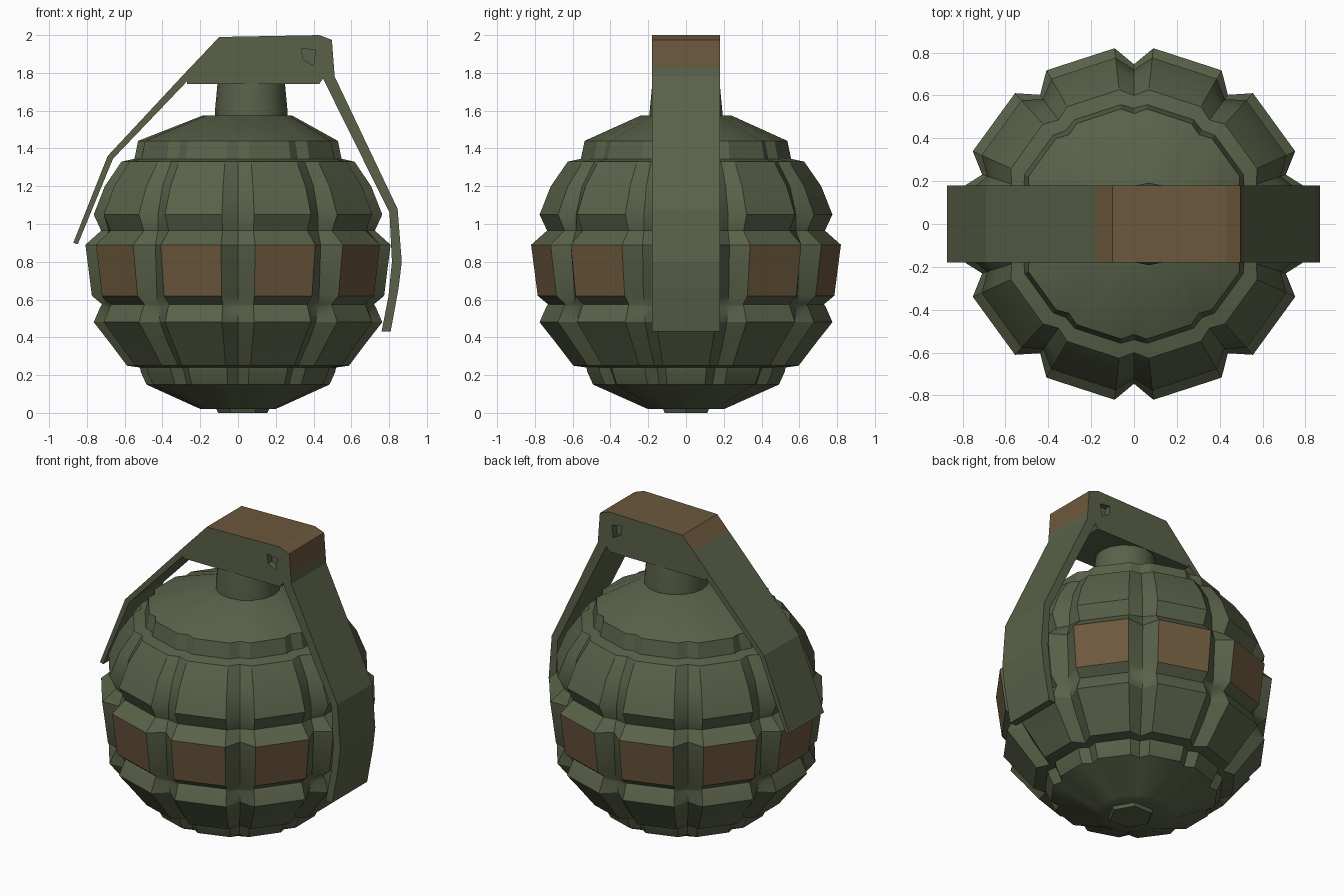
import bpy, bmesh, math

if "Cube" in bpy.data.objects:
    bpy.data.objects.remove(bpy.data.objects["Cube"])


def material(name, rgb):
    m = bpy.data.materials.new(name)
    m.diffuse_color = (*rgb, 1)
    m.use_nodes = True
    m.node_tree.nodes["Principled BSDF"].inputs["Base Color"].default_value = m.diffuse_color
    return m


GREEN = material("olive_green", (0.100, 0.120, 0.066))
BROWN = material("band_brown", (0.150, 0.098, 0.046))


def finish(name, bm, angle=None, rule=None):
    """Turn a bmesh into an object, colour faces by a rule, shade it."""
    bmesh.ops.recalc_face_normals(bm, faces=bm.faces)
    bm.normal_update()
    if rule:
        for f in bm.faces:
            f.material_index = int(rule(f))
    me = bpy.data.meshes.new(name)
    bm.to_mesh(me)
    bm.free()
    me.materials.append(GREEN)
    me.materials.append(BROWN)
    ob = bpy.data.objects.new(name, me)
    bpy.context.collection.objects.link(ob)
    if angle:
        bpy.ops.object.select_all(action='DESELECT')
        bpy.context.view_layer.objects.active = ob
        ob.select_set(True)
        bpy.ops.object.shade_smooth_by_angle(angle=math.radians(angle))
    return ob


def prism(name, pts, y0, y1, rule=None):
    """Extrude an x-z profile between two y positions."""
    bm = bmesh.new()
    a = [bm.verts.new((x, y0, z)) for x, z in pts]
    b = [bm.verts.new((x, y1, z)) for x, z in pts]
    n = len(pts)
    for i in range(n):
        j = (i + 1) % n
        bm.faces.new((a[i], a[j], b[j], b[i]))
    bm.faces.new(a)
    bm.faces.new(b[::-1])
    return finish(name, bm, rule=rule)


def lofted(name, rings, angle, rule=None):
    """Skin a stack of closed rings and cap both ends."""
    bm = bmesh.new()
    vr = [[bm.verts.new(p) for p in r] for r in rings]
    n = len(vr[0])
    for a, b in zip(vr, vr[1:]):
        for i in range(n):
            j = (i + 1) % n
            bm.faces.new((a[i], a[j], b[j], b[i]))
    bm.faces.new(vr[0][::-1])
    bm.faces.new(vr[-1])
    return finish(name, bm, angle, rule)


# Body: ten segments round, rows given as (z, pad radius, groove radius)
ROWS = [(0.02, .20, .20), (0.03, .225, .215), (0.15, .495, .46), (0.215, .525, .485),
        (0.24, .53, .50), (0.25, .60, .54), (0.38, .70, .64), (0.48, .78, .70),
        (0.56, .745, .72), (0.575, .735, .73), (0.62, .79, .73), (0.89, .825, .745),
        (0.965, .74, .72), (1.05, .78, .72), (1.20, .72, .68), (1.33, .63, .60),
        (1.345, .56, .54), (1.44, .54, .515), (1.575, .24, .23)]


def body_ring(z, pad, groove):
    shift = 0.05 if z > 1.5 else 0
    ring = []
    for s in range(10):
        for off, r in ((-18, groove), (-11.7, pad), (11.7, pad)):
            a = math.radians(36 * s + off)
            ring.append((shift + r * math.cos(a), r * math.sin(a), z))
    return ring


def is_band_pad(f):
    c = f.calc_center_median()
    a = (math.degrees(math.atan2(c.y, c.x)) + 18) % 36 - 18
    return 0.63 < c.z < 0.88 and abs(a) < 5


lofted("body", [body_ring(*r) for r in ROWS], 32, is_band_pad)


# Neck and base plug
def circle(cx, r, z, n):
    return [(cx + r * math.cos(2 * math.pi * i / n), r * math.sin(2 * math.pi * i / n), z)
            for i in range(n)]


lofted("neck", [circle(.07, .192, 1.55, 16), circle(.07, .192, 1.60, 16),
                circle(.07, .178, 1.75, 16)], 40)
lofted("base_plug", [circle(.025, .13, 0, 6), circle(.025, .145, .03, 6)], 20)

# Fuze head with brown top and upper end face
W = 0.18
head = prism("fuze_head",
             [(-.27, 1.74), (.43, 1.74), (.45, 1.77), (.512, 1.78), (.508, 1.83),
              (.497, 1.975), (.43, 2.0), (-.10, 1.99), (-.18, 1.905), (-.275, 1.805)],
             -W, W,
             lambda f: abs(f.normal.y) < .5 and f.calc_center_median().x > -.2
             and f.calc_center_median().z > 1.84)

# Pin holes sunk into both sides of the head
HOLE = [(.335, 1.93), (.41, 1.92), (.40, 1.84), (.345, 1.87)]
for side in (-1, 1):
    cutter = prism("hole_cutter", HOLE, side * (W - .04), side * (W + .05))
    cutter.hide_render = True
    mod = head.modifiers.new("hole", 'BOOLEAN')
    mod.operation = 'DIFFERENCE'
    mod.solver = 'EXACT'
    mod.object = cutter
    bpy.context.view_layer.objects.active = head
    bpy.ops.object.modifier_apply(modifier=mod.name)
    bpy.data.objects.remove(cutter)

# Long safety lever on the right
prism("safety_lever",
      [(.512, 1.78), (.845, 1.08), (.867, .80), (.85, .66), (.808, .43),
       (.76, .43), (.797, .62), (.815, .80), (.802, 1.06), (.45, 1.77)], -W, W)

# Short rear lever on the left
prism("rear_lever",
      [(-.275, 1.805), (-.69, 1.36), (-.872, .90), (-.848, .893),
       (-.662, 1.345), (-.27, 1.755)], -W, W)
